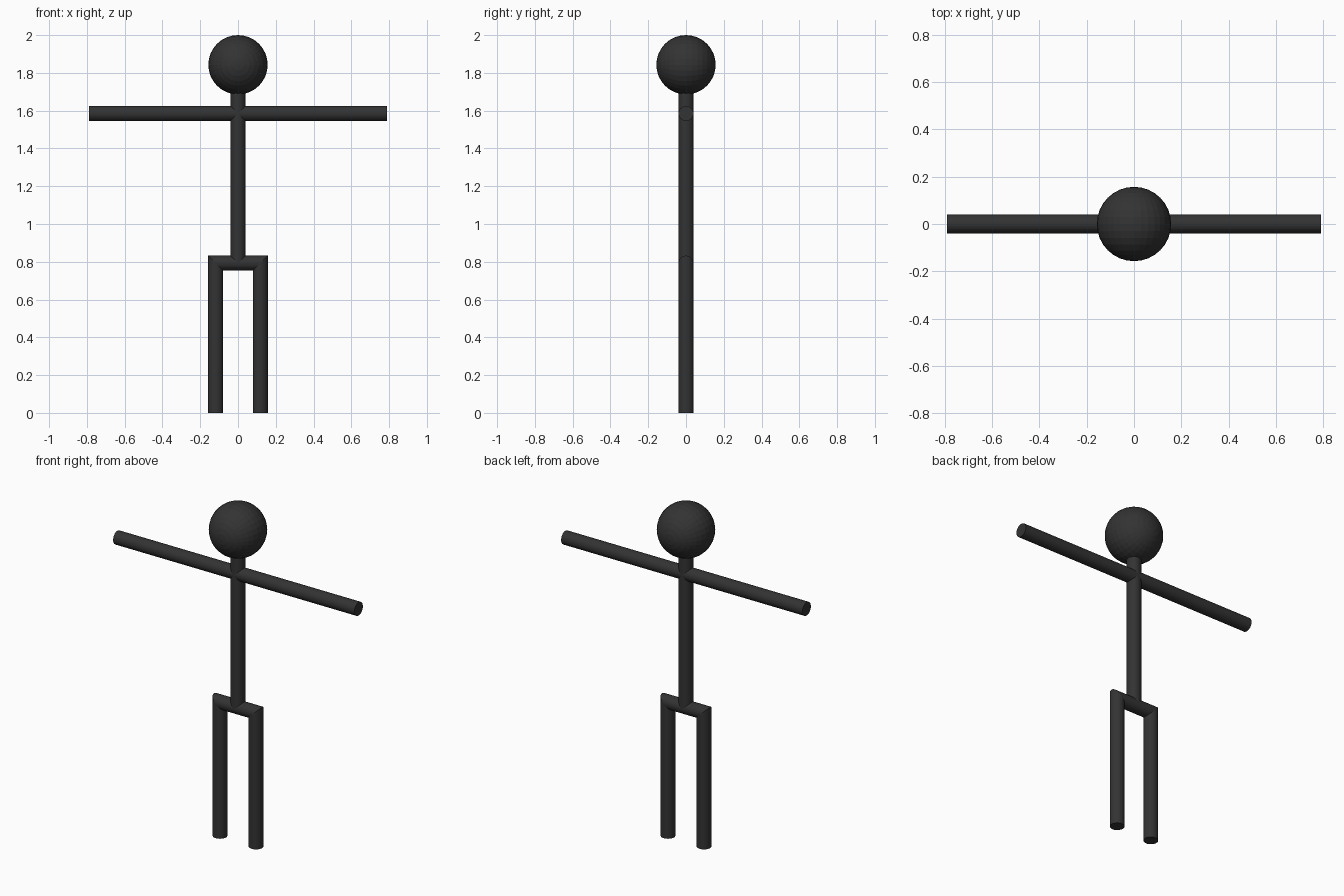
import bpy, bmesh, math
from mathutils import Matrix

if "Cube" in bpy.data.objects:
    bpy.data.objects.remove(bpy.data.objects["Cube"])

R = 0.0395              # limb radius
SHOULDER_Z, HIP_Z, LEG_X, ARM_X = 1.585, 0.793, 0.118, 0.79

dark = bpy.data.materials.new("charcoal")
dark.diffuse_color = (0.033, 0.033, 0.033, 1)
dark.use_nodes = True
dark.node_tree.nodes["Principled BSDF"].inputs["Base Color"].default_value = dark.diffuse_color


def finish(name, bm):
    bmesh.ops.recalc_face_normals(bm, faces=bm.faces)
    me = bpy.data.meshes.new(name)
    bm.to_mesh(me)
    bm.free()
    me.materials.append(dark)
    ob = bpy.data.objects.new(name, me)
    bpy.context.collection.objects.link(ob)


def rod(name, length, centre, axis="Z", mitre=None):
    bm = bmesh.new()
    turn = Matrix.Rotation(math.pi / 2, 4, "Y") if axis == "X" else Matrix()
    bmesh.ops.create_cone(bm, cap_ends=True, segments=32, radius1=R, radius2=R,
                          depth=length, matrix=Matrix.Translation(centre) @ turn)
    if mitre:
        for v in bm.verts:
            mitre(v.co)
    finish(name, bm)


# Mitred corners where hips and legs meet
def mitre_leg(co):
    if co.z > 0.4:
        co.z = HIP_Z + abs(co.x) - LEG_X


def mitre_hip(co):
    co.x = math.copysign(LEG_X + co.z - HIP_Z, co.x)


# Head: flat-faced sphere with its poles facing front and back
bm = bmesh.new()
bmesh.ops.create_uvsphere(bm, u_segments=32, v_segments=16, radius=0.157,
                          matrix=Matrix.Translation((0, 0, 1.843)) @ Matrix.Rotation(math.pi / 2, 4, "X"))
finish("head", bm)

# Torso, arms, hips
rod("torso", 1.71 - HIP_Z, (0, 0, (1.71 + HIP_Z) / 2))
rod("arms", 2 * ARM_X, (0, 0, SHOULDER_Z), "X")
rod("hips", 2 * LEG_X, (0, 0, HIP_Z), "X", mitre_hip)

# Legs
for side, s in (("left", -1), ("right", 1)):
    rod(side + "_leg", HIP_Z, (s * LEG_X, 0, HIP_Z / 2), "Z", mitre_leg)
